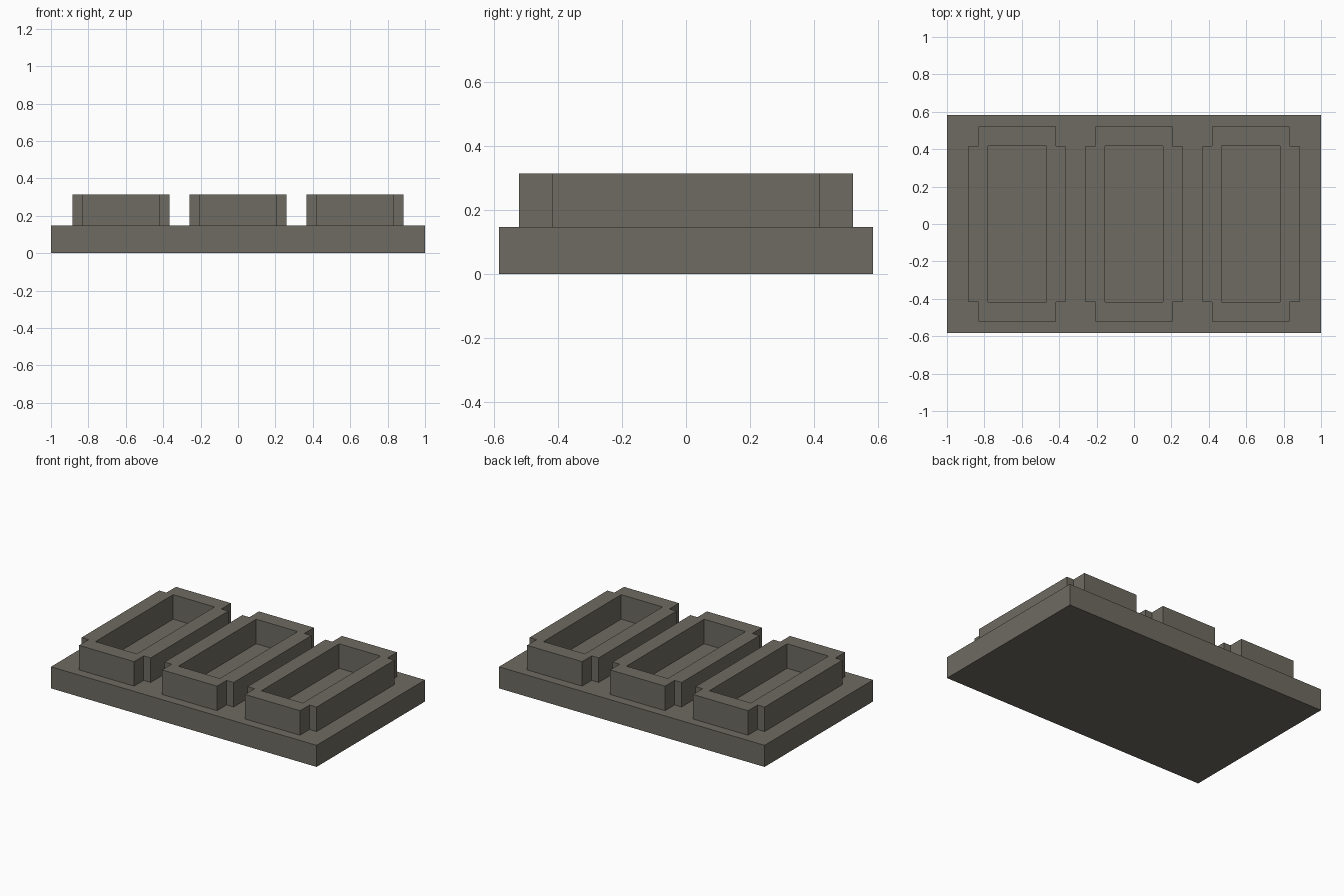
import bpy, bmesh

cube = bpy.data.objects.get("Cube")
if cube:
    bpy.data.objects.remove(cube, do_unlink=True)

stone = bpy.data.materials.new("warm_grey_stone")
stone.use_nodes = True
colour = (0.155, 0.147, 0.12, 1)
stone.diffuse_color = colour
stone.node_tree.nodes["Principled BSDF"].inputs["Base Color"].default_value = colour


def slab(name, xs, ys, z0, z1, keep, x=0.0):
    """Raise the kept cells of a rectangular plan from z0 to z1 as one solid."""
    bm = bmesh.new()
    grid = [[bm.verts.new((px, py, z0)) for py in ys] for px in xs]
    for i in range(len(xs) - 1):
        for j in range(len(ys) - 1):
            if keep(i, j):
                bm.faces.new((grid[i][j], grid[i + 1][j],
                              grid[i + 1][j + 1], grid[i][j + 1]))
    bmesh.ops.delete(bm, geom=[v for v in bm.verts if not v.link_faces],
                     context='VERTS')
    raised = bmesh.ops.extrude_face_region(bm, geom=bm.faces[:],
                                           use_keep_orig=True)["geom"]
    bmesh.ops.translate(bm, vec=(0, 0, z1 - z0),
                        verts=[g for g in raised
                               if isinstance(g, bmesh.types.BMVert)])
    bmesh.ops.recalc_face_normals(bm, faces=bm.faces[:])
    mesh = bpy.data.meshes.new(name)
    bm.to_mesh(mesh)
    bm.free()
    mesh.materials.append(stone)
    obj = bpy.data.objects.new(name, mesh)
    obj.location.x = x
    bpy.context.collection.objects.link(obj)
    return obj


# Base plate
slab("base_plate", [-1, 1], [-0.583, 0.583], 0, 0.147, lambda i, j: True)

# Open frames with notched corners, seated slightly into the plate
frame_x = [-0.26, -0.207, -0.156, 0.156, 0.207, 0.26]
frame_y = [-0.521, -0.418, 0.418, 0.521]


def frame_cell(i, j):
    if j == 1:
        return i != 2          # long walls either side of the opening
    return 0 < i < 4           # narrower end walls


for side, x in (("right", -0.625), ("middle", 0), ("left", 0.625)):
    slab(side + "_frame", frame_x, frame_y, 0.12, 0.314, frame_cell, x)
